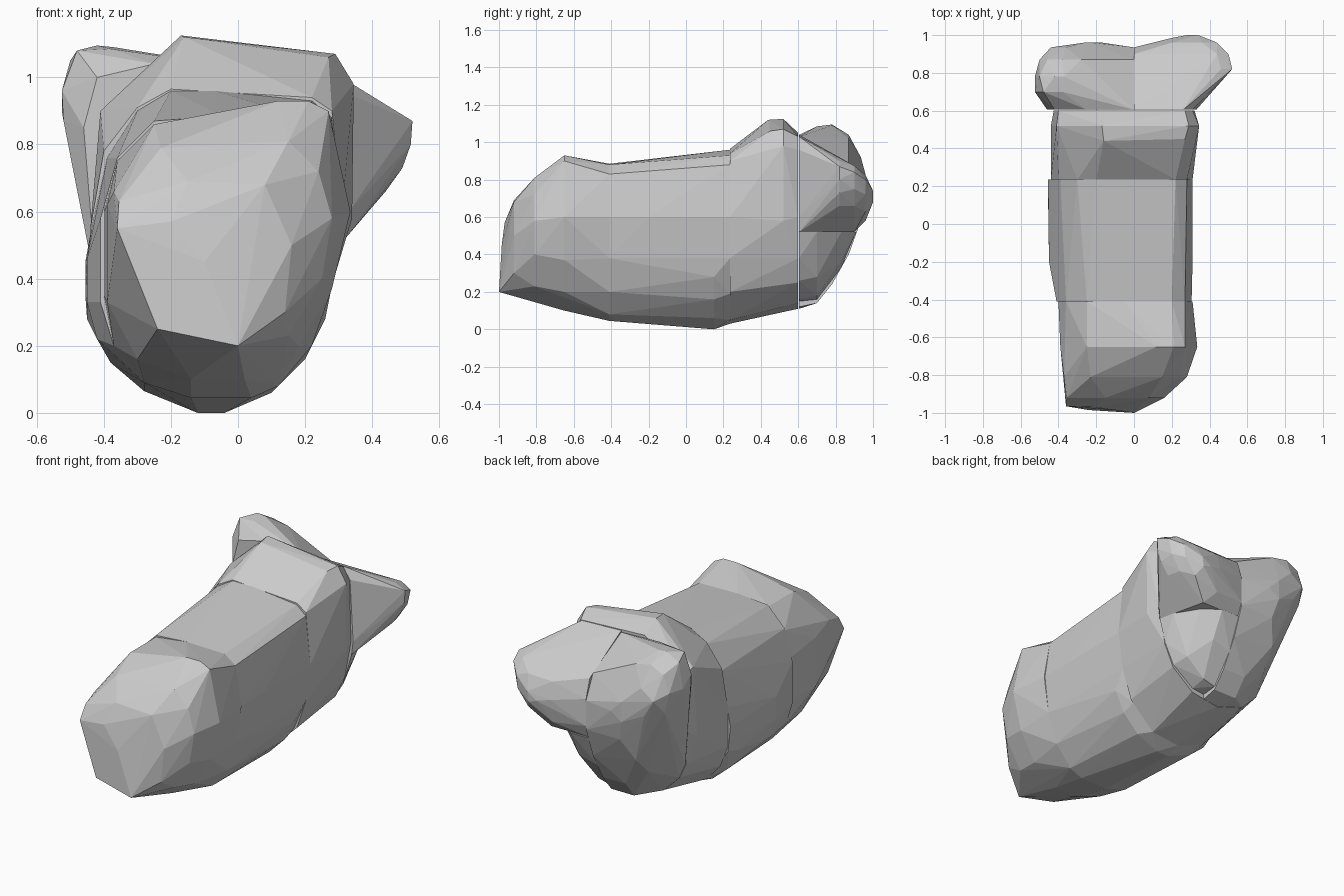
import bpy, bmesh


def ring(y, pts):
    """Cross-section (x, z) placed at depth y."""
    return [(x, y, z) for x, z in pts]


def hull(name, pts):
    """Flat-shaded convex rock chunk around the given points."""
    bm = bmesh.new()
    for p in pts:
        bm.verts.new(p)
    res = bmesh.ops.convex_hull(bm, input=bm.verts)
    loose = [v for v in bm.verts if not v.link_faces]
    bmesh.ops.delete(bm, geom=loose, context='VERTS')
    bmesh.ops.recalc_face_normals(bm, faces=bm.faces)
    me = bpy.data.meshes.new(name)
    bm.to_mesh(me)
    bm.free()
    ob = bpy.data.objects.new(name, me)
    bpy.context.collection.objects.link(ob)
    return ob


# Rounded front chunk, blunt and sloping
front = ring(-0.41, [(-0.40, 0.35), (-0.40, 0.6), (-0.36, 0.75), (-0.25, 0.86),
                     (-0.05, 0.885), (0.2, 0.88), (0.27, 0.83), (0.31, 0.6),
                     (0.28, 0.38), (0.22, 0.2), (0.12, 0.08), (0.04, 0.045),
                     (-0.14, 0.045), (-0.28, 0.09), (-0.37, 0.2)])
front += ring(-0.65, [(-0.39, 0.33), (-0.39, 0.62), (-0.25, 0.86), (0.12, 0.93),
                      (0.21, 0.93), (0.27, 0.9), (0.335, 0.6), (0.28, 0.37),
                      (0.18, 0.2), (0.02, 0.1), (-0.14, 0.1), (-0.3, 0.16)])
front += ring(-0.81, [(-0.37, 0.66), (-0.23, 0.79), (0.15, 0.81), (0.24, 0.72),
                      (0.28, 0.58), (0.25, 0.4), (0.15, 0.23)])
front += ring(-0.92, [(-0.355, 0.63), (-0.15, 0.69), (0.08, 0.68), (0.16, 0.5), (0.14, 0.3)])
front += [(0, -1, 0.2), (-0.24, -0.985, 0.25), (-0.36, -0.965, 0.55),
          (-0.1, -0.985, 0.45), (-0.2, -0.97, 0.57)]
hull("front_chunk", front)

# Middle barrel
middle = ring(-0.41, [(-0.41, 0.33), (-0.41, 0.58), (-0.36, 0.76), (-0.25, 0.87),
                      (-0.05, 0.885), (0.2, 0.88), (0.27, 0.83), (0.305, 0.6),
                      (0.28, 0.38), (0.22, 0.2), (0.12, 0.08), (0.04, 0.045),
                      (-0.14, 0.045), (-0.28, 0.09), (-0.37, 0.2)])
middle += ring(-0.2, [(-0.45, 0.33), (-0.45, 0.46), (-0.42, 0.22), (0.31, 0.6)])
middle += ring(0.15, [(-0.455, 0.35), (-0.45, 0.28), (-0.38, 0.15), (-0.28, 0.065),
                      (-0.12, 0), (-0.04, 0), (0.1, 0.06), (0.2, 0.16), (0.26, 0.28)])
middle += ring(0.235, [(-0.455, 0.45), (-0.44, 0.3), (-0.435, 0.56), (-0.39, 0.76),
                       (-0.3, 0.9), (-0.2, 0.96), (-0.07, 0.96), (0.22, 0.93),
                       (0.28, 0.88), (0.31, 0.6), (0.28, 0.38), (0.2, 0.19),
                       (0.06, 0.05), (-0.12, 0.03), (-0.3, 0.1)])
hull("middle_chunk", middle)

# Shoulder rising to a ridge
shoulder = ring(0.235, [(-0.44, 0.33), (-0.44, 0.55), (-0.40, 0.78), (-0.3, 0.91),
                        (-0.2, 0.965), (0.22, 0.94), (0.28, 0.9), (0.31, 0.6),
                        (0.28, 0.38), (0.22, 0.2), (0.06, 0.05), (-0.12, 0.03),
                        (-0.3, 0.1), (-0.39, 0.2)])
shoulder += ring(0.52, [(-0.41, 0.9), (-0.17, 1.125), (0.29, 1.07), (0.345, 0.98),
                        (0.34, 0.58), (-0.44, 0.5)])
shoulder += [(-0.16, 0.44, 1.12), (0.27, 0.45, 1.06)]
back = [(-0.42, 0.36), (-0.425, 0.55), (-0.40, 0.87), (-0.15, 1.05), (0.27, 1.03),
        (0.31, 0.96), (0.32, 0.6), (0.28, 0.38), (0.22, 0.25), (0.08, 0.14),
        (-0.1, 0.11), (-0.28, 0.17), (-0.38, 0.27)]
shoulder += ring(0.6, back)
hull("shoulder_chunk", shoulder)

# Tall left rear lobe, running from the crest down to the belly
left = ring(0.605, [(-0.42, 0.36), (-0.43, 0.55), (-0.46, 0.85), (-0.42, 1.0),
                    (-0.25, 1.04), (0, 1.03), (0, 0.12), (-0.1, 0.11),
                    (-0.28, 0.17), (-0.38, 0.27)])
left += ring(0.7, [(-0.52, 0.87), (-0.525, 0.96), (-0.48, 1.08), (-0.38, 1.085),
                   (-0.15, 0.14), (0, 0.14)])
left += ring(0.78, [(-0.525, 0.9), (-0.50, 1.05), (-0.42, 1.095), (-0.37, 1.09),
                    (-0.3, 0.35), (-0.15, 0.24), (0, 0.24)])
left += ring(0.87, [(-0.50, 0.9), (-0.46, 1.0), (-0.38, 1.04), (-0.28, 1.02),
                    (-0.47, 0.78), (0, 0.89), (-0.28, 0.45), (0, 0.4)])
left += ring(0.935, [(-0.44, 0.86), (-0.36, 0.92), (-0.38, 0.76), (0, 0.75), (0, 0.58),
                     (-0.22, 0.58)])
left += ring(0.962, [(-0.25, 0.82), (-0.18, 0.75), (-0.25, 0.7)])
hull("left_rear_lobe", left)

# Right rear lobe, flaring outwards with a flat underside
right = ring(0.605, [(0, 0.52), (0, 1.04), (0.26, 1.03), (0.31, 0.96), (0.33, 0.6),
                     (0.32, 0.52)])
right += ring(0.82, [(0.52, 0.87), (0.515, 0.8), (0.49, 0.73), (0.44, 0.66), (0.46, 0.9)])
right += ring(0.9, [(0.50, 0.84), (0.48, 0.75), (0.42, 0.66), (0.44, 0.875),
                    (0.25, 0.52), (0, 0.52), (0.33, 0.59), (0, 0.87)])
right += ring(0.96, [(0.44, 0.8), (0.43, 0.72), (0.36, 0.63), (0.36, 0.825),
                     (0.2, 0.58), (0.2, 0.82)])
right += ring(1.0, [(0.34, 0.74), (0.33, 0.68), (0.28, 0.7)])
right += [(0, 0.935, 0.76), (0, 0.935, 0.6), (0.2, 0.985, 0.72)]
hull("right_rear_lobe", right)

# Small lower right rear wedge under the flaring lobe
lower = ring(0.605, [(0, 0.52), (0.32, 0.52), (0.28, 0.38), (0.22, 0.26), (0.08, 0.16),
                     (0, 0.15)])
lower += ring(0.7, [(0, 0.16), (0.08, 0.18), (0.2, 0.28), (0.3, 0.52)])
lower += ring(0.83, [(0, 0.33), (0.12, 0.36), (0.22, 0.52)])
lower += ring(0.91, [(0, 0.52), (0.12, 0.52)])
hull("lower_rear_wedge", lower)
